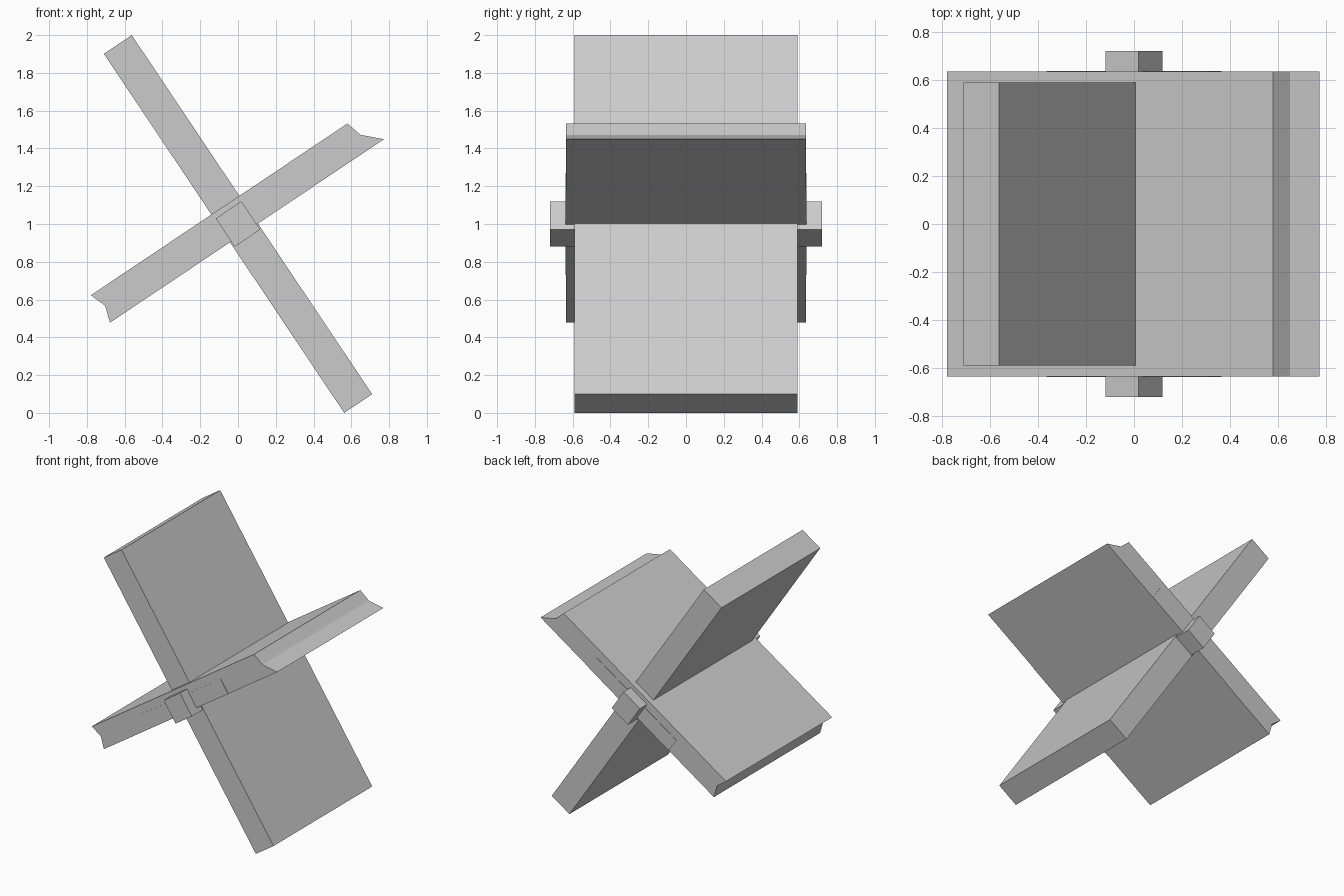
import bpy
import bmesh
from math import cos, sin, radians

if "Cube" in bpy.data.objects:
    bpy.data.objects.remove(bpy.data.objects["Cube"])

TILT = radians(33.8)
CENTRE_Z = 1.0


def prism(name, profile, half_depth):
    """Extrude a tilted (u, v) profile along y, centred on the axle."""
    bm = bmesh.new()
    verts = []
    for u, v in profile:
        x = u * cos(TILT) - v * sin(TILT)
        z = u * sin(TILT) + v * cos(TILT) + CENTRE_Z
        verts.append(bm.verts.new((x, -half_depth, z)))
    face = bm.faces.new(verts)
    ext = bmesh.ops.extrude_face_region(bm, geom=[face])["geom"]
    moved = [g for g in ext if isinstance(g, bmesh.types.BMVert)]
    bmesh.ops.translate(bm, verts=moved, vec=(0, 2 * half_depth, 0))
    bmesh.ops.recalc_face_normals(bm, faces=bm.faces)
    mesh = bpy.data.meshes.new(name)
    bm.to_mesh(mesh)
    bm.free()
    obj = bpy.data.objects.new(name, mesh)
    bpy.context.collection.objects.link(obj)
    return obj


def rect(half_u, half_v):
    return [(-half_u, -half_v), (half_u, -half_v),
            (half_u, half_v), (-half_u, half_v)]


# Long plain plank
prism("long_plank", rect(0.089, 1.144), 0.59)

# Wider cross plank with notched ends
prism("cross_plank", [(-0.854, -0.057), (0.892, -0.057), (0.802, 0.031),
                      (0.777, 0.12), (-0.857, 0.12), (-0.825, 0.032)], 0.635)

# Reinforcing bar just proud of the cross plank's ends
prism("inner_bar", rect(0.40, 0.057), 0.638)

# Square axle through the middle
prism("axle", rect(0.082, 0.09), 0.72)
